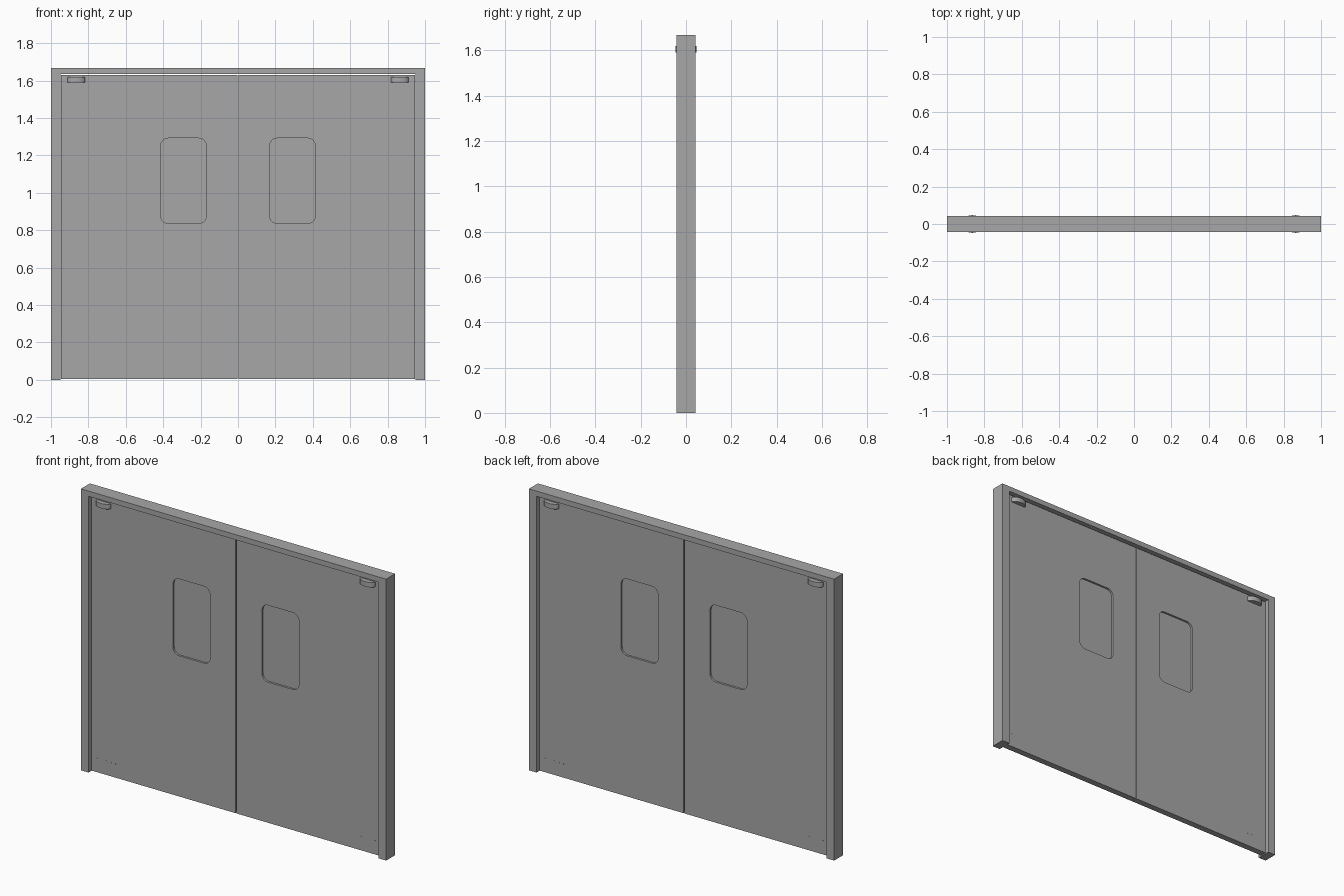
import bpy, math
from mathutils import Matrix

if "Cube" in bpy.data.objects:
    bpy.data.objects.remove(bpy.data.objects["Cube"])

gray = bpy.data.materials.new("door_gray")
gray.diffuse_color = (0.39, 0.39, 0.39, 1)
gray.use_nodes = True
gray.node_tree.nodes["Principled BSDF"].inputs["Base Color"].default_value = gray.diffuse_color


def plate(name, outlines, half, matrix, bevel=0.0):
    """Flat outline(s), later ones being holes, thickened and placed by a matrix."""
    cu = bpy.data.curves.new(name, 'CURVE')
    cu.dimensions = '2D'
    cu.fill_mode = 'BOTH'
    cu.extrude = half
    for pts in outlines:
        sp = cu.splines.new('POLY')
        sp.points.add(len(pts) - 1)
        for p, (x, y) in zip(sp.points, pts):
            p.co = (x, y, 0, 1)
        sp.use_cyclic_u = True
    ob = bpy.data.objects.new(name, cu)
    bpy.context.collection.objects.link(ob)
    bpy.ops.object.select_all(action='DESELECT')
    ob.select_set(True)
    bpy.context.view_layer.objects.active = ob
    bpy.ops.object.convert(target='MESH')
    ob = bpy.context.object
    ob.name = name
    # weld the caps to the sides
    bpy.ops.object.mode_set(mode='EDIT')
    bpy.ops.mesh.select_all(action='SELECT')
    bpy.ops.mesh.remove_doubles(threshold=0.00005)
    bpy.ops.mesh.normals_make_consistent(inside=False)
    bpy.ops.object.mode_set(mode='OBJECT')
    ob.data.transform(matrix)
    ob.data.materials.clear()
    ob.data.materials.append(gray)
    if bevel:
        b = ob.modifiers.new("soft_edge", 'BEVEL')
        b.width = bevel
        b.segments = 3
        b.limit_method = 'ANGLE'
        b.angle_limit = math.radians(50)
    bpy.ops.object.shade_smooth_by_angle(angle=math.radians(35))
    return ob


def rect(x0, x1, z0, z1):
    return [(x0, z0), (x1, z0), (x1, z1), (x0, z1)]


def rounded(x0, x1, z0, z1, r, n=8):
    pts = []
    corners = [(x1 - r, z1 - r), (x0 + r, z1 - r), (x0 + r, z0 + r), (x1 - r, z0 + r)]
    for q, (cx, cz) in enumerate(corners):
        for i in range(n + 1):
            a = math.pi / 2 * (q + i / n)
            pts.append((cx + r * math.cos(a), cz + r * math.sin(a)))
    return pts


UPRIGHT = Matrix.Rotation(math.pi / 2, 4, 'X')   # outline x,y becomes x,z
FRAME, LEAF, PANE = 0.042, 0.019, 0.007          # half thicknesses

# Header across the top
plate("header", [rect(-1, 1, 1.636, 1.667)], FRAME, UPRIGHT)

for side, s in (("left", -1), ("right", 1)):
    def span(a, b):
        return (a, b) if s > 0 else (-b, -a)

    # Jamb
    plate(side + "_jamb", [rect(*span(0.95, 1.0), 0, 1.636)], FRAME, UPRIGHT)

    # Swinging leaf with a window opening, and its thinner pane
    window = rounded(*span(0.17, 0.413), 0.837, 1.292, 0.04)
    plate(side + "_leaf", [rect(*span(0.003, 0.947), 0.004, 1.631), window[::-1]],
          LEAF, UPRIGHT)
    plate(side + "_window_pane", [window], PANE, UPRIGHT)

    for face, f in (("front", -1), ("back", 1)):
        # Bowed hinge guard near the top corner
        bow = [(0.048 * math.cos(math.pi * i / 16),
                f * (LEAF - 0.002 + 0.03 * math.sin(math.pi * i / 16) ** 0.9 if 0 < i < 16
                     else LEAF - 0.002)) for i in range(17)]
        plate(f"{side}_{face}_hinge_guard", [bow], 0.0145,
              Matrix.Translation((s * 0.865, 0, 1.604)), 0.005)

        # Small bolt heads near the bottom corner
        for i, x in enumerate((0.91, 0.85, 0.82, 0.79)):
            disc = [(0.003 * math.cos(a * math.pi / 4), 0.003 * math.sin(a * math.pi / 4))
                    for a in range(8)]
            plate(f"{side}_{face}_bolt_{i}", [disc], 0.001,
                  Matrix.Translation((s * x, f * LEAF, 0.085)) @ UPRIGHT)
